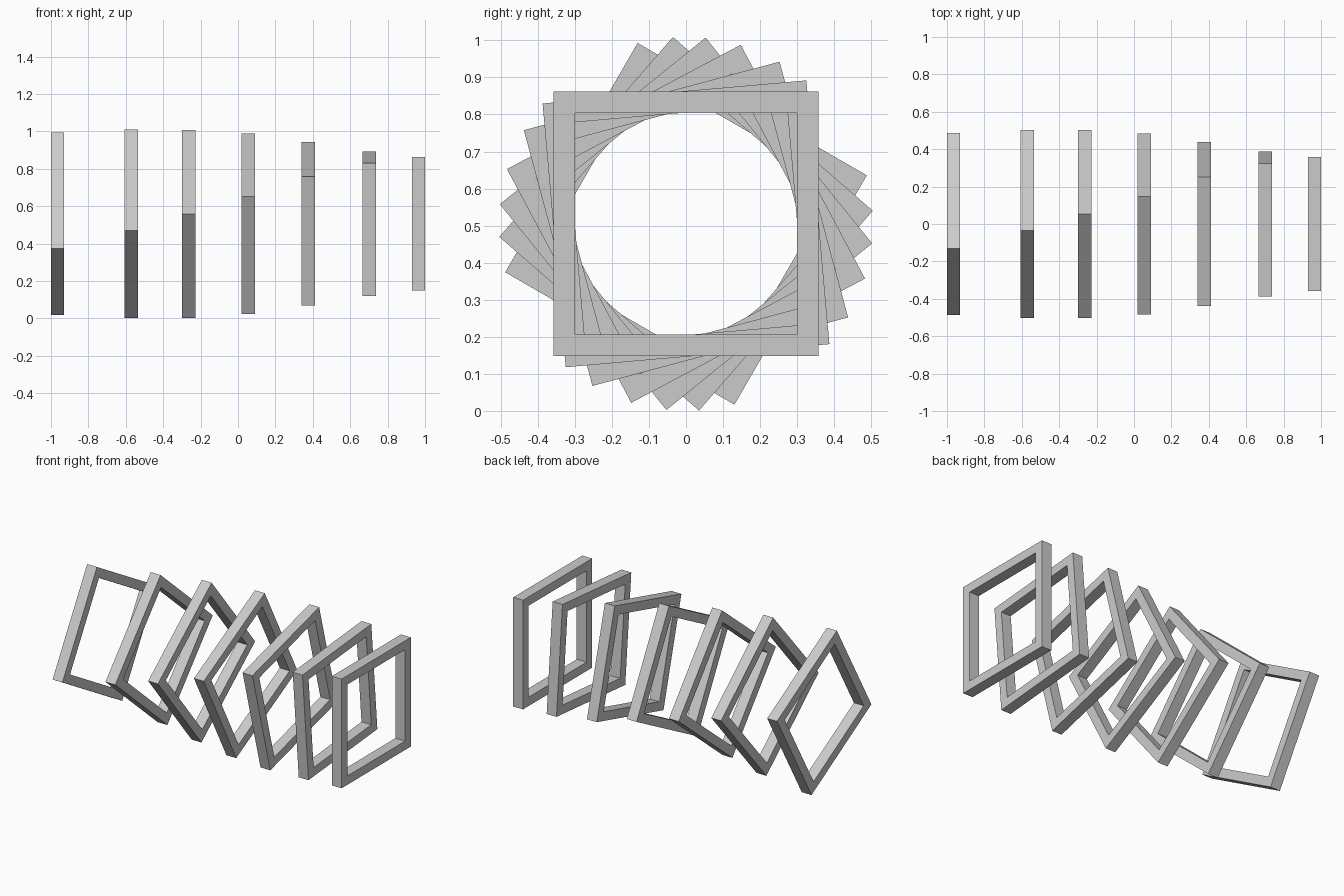
import bpy, bmesh
from math import radians

if "Cube" in bpy.data.objects:
    bpy.data.objects.remove(bpy.data.objects["Cube"])

OUTER, INNER, DEPTH = 0.357, 0.299, 0.071
CENTRE_Z = 0.505

# x position and twist of each frame
FRAMES = [(-0.9645, 60), (-0.571, 49), (-0.263, 39), (0.055, 28),
          (0.375, 15), (0.702, 5), (0.9645, 0)]


def square_frame(name, x, twist):
    """Square ring in the yz plane, extruded along x."""
    bm = bmesh.new()

    def loop(half, px):
        return [bm.verts.new((px, sy * half, sz * half))
                for sy, sz in ((1, 1), (-1, 1), (-1, -1), (1, -1))]

    # four loops round the section: outer front/back, inner back/front
    d = DEPTH / 2
    loops = [loop(OUTER, d), loop(OUTER, -d), loop(INNER, -d), loop(INNER, d)]
    for i in range(4):
        a, b = loops[i], loops[(i + 1) % 4]
        for j in range(4):
            k = (j + 1) % 4
            bm.faces.new((a[j], a[k], b[k], b[j]))
    bmesh.ops.recalc_face_normals(bm, faces=bm.faces)
    mesh = bpy.data.meshes.new(name)
    bm.to_mesh(mesh)
    bm.free()
    ob = bpy.data.objects.new(name, mesh)
    ob.location = (x, 0, CENTRE_Z)
    ob.rotation_euler.x = radians(twist)
    bpy.context.collection.objects.link(ob)


# Row of progressively twisted frames
for n, (x, twist) in enumerate(FRAMES, 1):
    square_frame(f"square_frame_{n}", x, twist)
